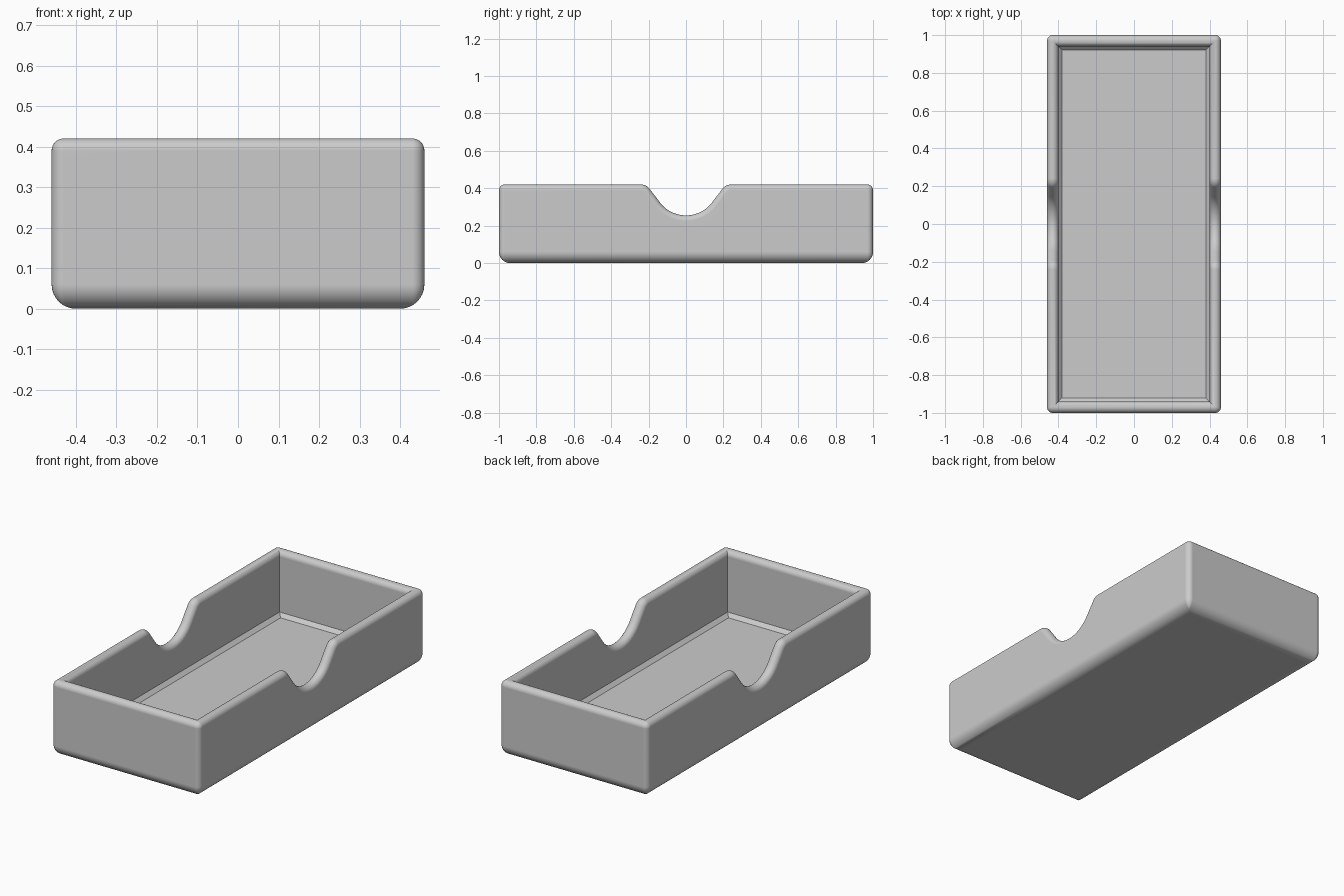
import bpy, bmesh
from math import sin, cos, tan, pi, radians

cube = bpy.data.objects.get("Cube")
if cube:
    bpy.data.objects.remove(cube, do_unlink=True)

# Overall sizes
HX, HY, H = 0.46, 1.0, 0.42
WALL, FLOOR, CHAMFER = 0.06, 0.06, 0.02
FOOT_R, CORNER_R = 0.06, 0.03
RIM_R = WALL / 2

# Thumb notch: round bottom, straight flank, rounded shoulder
NOTCH_Z, NOTCH_R, SHOULDER_R, SLOPE = 0.255, 0.175, 0.06, radians(53)


def notch_half():
    """Points (y, z, tilt) from the notch bottom out to the rim."""
    steps = 10
    y1 = NOTCH_R * sin(SLOPE)
    z1 = NOTCH_Z + NOTCH_R * (1 - cos(SLOPE))
    z2 = H - SHOULDER_R * (1 - cos(SLOPE))
    y_end = y1 + (z2 - z1) / tan(SLOPE) + SHOULDER_R * sin(SLOPE)
    tilts = [SLOPE * i / steps for i in range(steps + 1)]
    bowl = [(NOTCH_R * sin(t), NOTCH_Z + NOTCH_R * (1 - cos(t)), t) for t in tilts]
    shoulder = [(y_end - SHOULDER_R * sin(t), H - SHOULDER_R * (1 - cos(t)), t)
                for t in reversed(tilts)]
    return bowl + shoulder


def corner_station(sx, sy, angle):
    """Station on a rounded corner; the rim is level here."""
    def place(d, z, drop):
        inset, rad = max(d, CORNER_R), max(CORNER_R - d, 0)
        return (sx * (HX - inset) + rad * cos(angle),
                sy * (HY - inset) + rad * sin(angle),
                H - drop if z is None else z)
    return place


def notch_station(sx, y, top, tilt):
    """Station on a long side; the rim rolls square to the notch curve."""
    def place(d, z, drop):
        depth = RIM_R if z is not None else drop
        return (sx * (HX - d), y + depth * sin(tilt),
                top - depth * cos(tilt) if z is None else z)
    return place


# Wall cross-section: inset from outer face, fixed height or drop below the rim
section = []
for i in range(9):
    a = pi / 2 * i / 8
    section.append((FOOT_R * (1 - sin(a)), FOOT_R * (1 - cos(a)), 0))
for i in range(17):
    a = pi * i / 16
    section.append((RIM_R * (1 - cos(a)), None, RIM_R * (1 - sin(a))))
section.append((WALL, FLOOR + CHAMFER, 0))
section.append((WALL + CHAMFER, FLOOR, 0))

# Stations counter-clockwise around the tray
half = notch_half()
notch = [(-y, z, -t) for y, z, t in reversed(half[1:])] + half


def corner(sx, sy, start):
    return [corner_station(sx, sy, start + pi / 2 * i / 6) for i in range(7)]


stations = corner(1, -1, -pi / 2)
stations += [notch_station(1, *p) for p in notch]
stations += corner(1, 1, 0) + corner(-1, 1, pi / 2)
stations += [notch_station(-1, *p) for p in reversed(notch)]
stations += corner(-1, -1, pi)

# Skin the rings, then close the underside and the floor
bm = bmesh.new()
rings = [[bm.verts.new(place(*s)) for place in stations] for s in section]
count = len(stations)
for low, high in zip(rings, rings[1:]):
    for i in range(count):
        j = (i + 1) % count
        bm.faces.new((low[i], low[j], high[j], high[i]))
bm.faces.new(list(reversed(rings[0])))
bm.faces.new(rings[-1])
bmesh.ops.remove_doubles(bm, verts=bm.verts, dist=0.0001)
bmesh.ops.recalc_face_normals(bm, faces=bm.faces)
mesh = bpy.data.meshes.new("tray")
bm.to_mesh(mesh)
bm.free()

tray = bpy.data.objects.new("tray", mesh)
bpy.context.collection.objects.link(tray)

# Plain grey
grey = bpy.data.materials.new("light_grey")
grey.use_nodes = True
colour = (0.6, 0.6, 0.6, 1)
grey.diffuse_color = colour
grey.node_tree.nodes["Principled BSDF"].inputs["Base Color"].default_value = colour
mesh.materials.append(grey)

# Smooth rounds, crisp inner edges, flat walls
bpy.ops.object.select_all(action="DESELECT")
tray.select_set(True)
bpy.context.view_layer.objects.active = tray
bpy.ops.object.shade_smooth_by_angle(angle=radians(35))
weighted = tray.modifiers.new("flat_walls", "WEIGHTED_NORMAL")
weighted.keep_sharp = True
